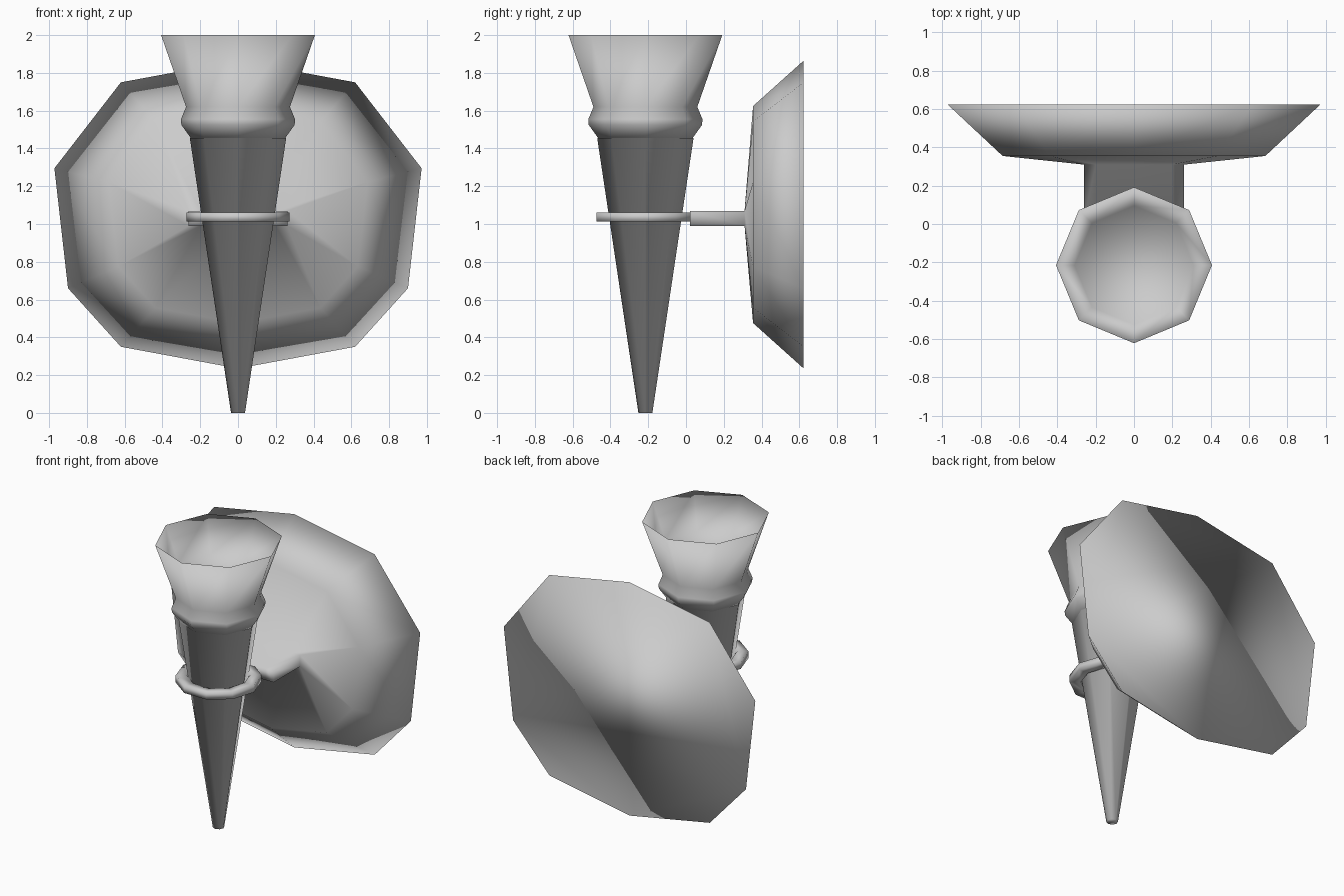
import bpy, bmesh, math

if "Cube" in bpy.data.objects:
    bpy.data.objects.remove(bpy.data.objects["Cube"])

AXIS_Y = -0.215   # torch axis
PLATE_Z = 1.05    # centre height of wall plate


def skin(name, rings, closed=False, flip_first=False):
    """Bridge equal-sized rings of points into a fully smooth surface."""
    bm = bmesh.new()
    loops = [[bm.verts.new(p) for p in r] for r in rings]
    n = len(loops[0])
    pairs = list(zip(loops, loops[1:]))
    if closed:
        pairs.append((loops[-1], loops[0]))
    for a, b in pairs:
        for i in range(n):
            j = (i + 1) % n
            bm.faces.new((a[i], a[j], b[j], b[i]))
    first = None
    if not closed:
        first = bm.faces.new(loops[0])
        bm.faces.new(loops[-1])
    bmesh.ops.recalc_face_normals(bm, faces=bm.faces)
    if flip_first:
        first.normal_flip()
    for f in bm.faces:
        f.smooth = True
    me = bpy.data.meshes.new(name)
    bm.to_mesh(me)
    bm.free()
    ob = bpy.data.objects.new(name, me)
    bpy.context.collection.objects.link(ob)
    return ob


def circle(r, z, n):
    return [(r * math.cos(2 * math.pi * i / n),
             AXIS_Y + r * math.sin(2 * math.pi * i / n), z) for i in range(n)]


def lathe(name, profile, n=8, **kw):
    return skin(name, [circle(r, z, n) for r, z in profile], **kw)


# torch: tapered handle (hidden top face looks down), then collar with flared hollow cup
lathe("handle", [(0.255, 1.455), (0.037, 0)], flip_first=True)
lathe("collar_and_cup", [(0.25, 1.455), (0.300, 1.525), (0.302, 1.555), (0.275, 1.62),
                         (0.407, 2.0), (0.31, 1.76)])

# holding ring around the handle
lathe("holding_ring", [(0.2, 1.012), (0.272, 1.012), (0.272, 1.06), (0.2, 1.06)],
      n=10, closed=True)

# wall plate with arm: half outline mirrored to a ten-sided loop
half = [(0, 0.815), (0.62, 0.70), (0.972, 0.245), (0.90, -0.39), (0.62, -0.70), (0, -0.815)]
outline = half + [(-x, z) for x, z in half[-2:0:-1]]
arm_half = [(0, 0.02), (0.2, 0.02), (0.262, 0.02), (0.262, -0.06), (0.2, -0.06), (0, -0.06)]
arm = arm_half + [(-x, z) for x, z in arm_half[-2:0:-1]]


def plate_ring(shape, scale, y):
    return [(x * scale, y, PLATE_Z + z * scale) for x, z in shape]


skin("wall_plate_and_arm", [
    plate_ring(arm, 1, 0.02),
    plate_ring(arm, 1, 0.31),
    plate_ring(outline, 0.705, 0.355),
    plate_ring(outline, 1.0, 0.623),
])
